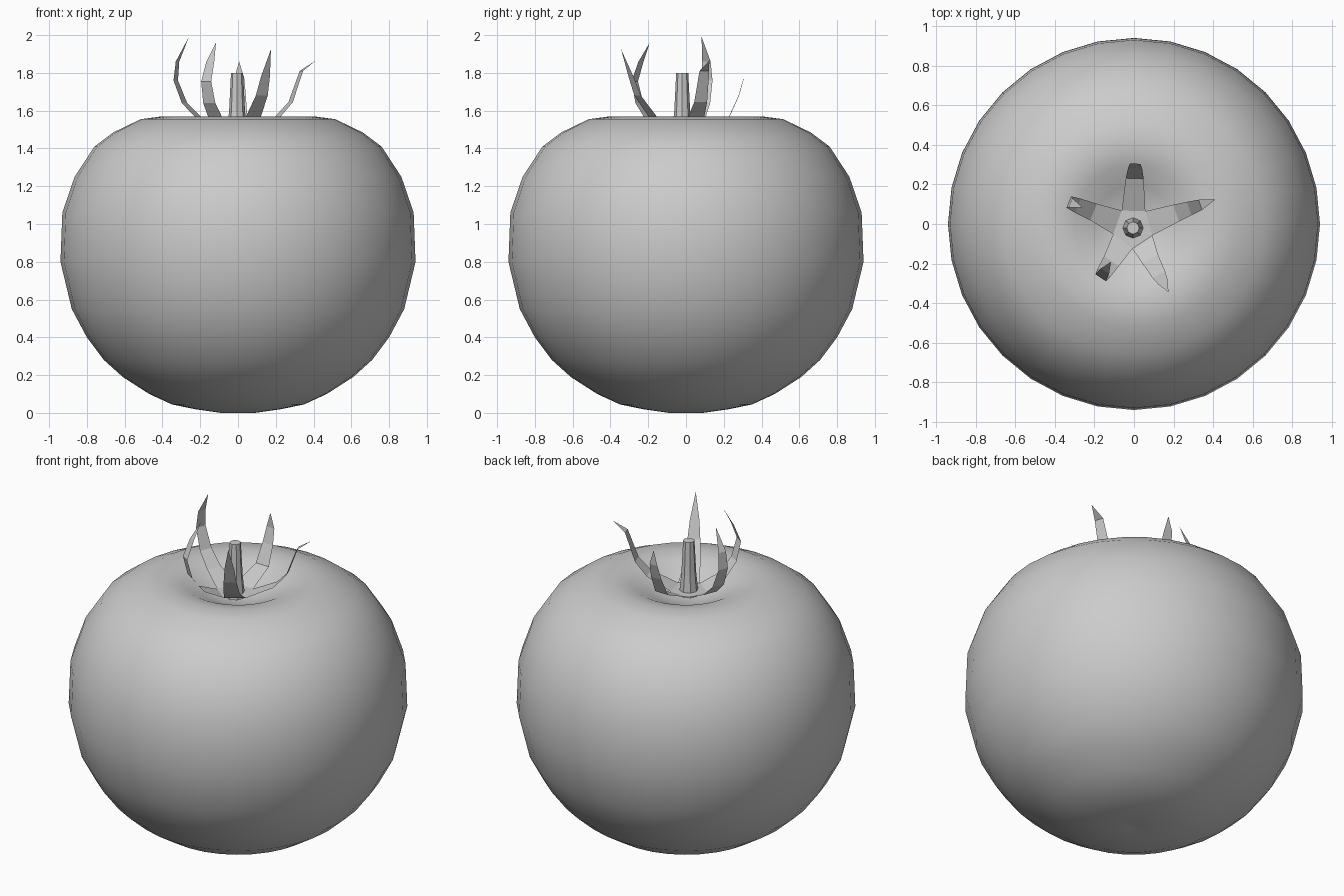
import bpy, bmesh
from math import radians, sin, cos, tau
from mathutils import Vector

if "Cube" in bpy.data.objects:
    bpy.data.objects.remove(bpy.data.objects["Cube"])

grey = bpy.data.materials.new("plain grey")
grey.use_nodes = True
grey.diffuse_color = (0.6, 0.6, 0.6, 1)
grey.node_tree.nodes["Principled BSDF"].inputs["Base Color"].default_value = (0.6, 0.6, 0.6, 1)


def finish(bm, name, smooth=None):
    mesh = bpy.data.meshes.new(name)
    bm.to_mesh(mesh)
    bm.free()
    mesh.materials.append(grey)
    obj = bpy.data.objects.new(name, mesh)
    bpy.context.collection.objects.link(obj)
    if smooth:
        bpy.ops.object.select_all(action='DESELECT')
        obj.select_set(True)
        bpy.context.view_layer.objects.active = obj
        bpy.ops.object.shade_smooth_by_angle(angle=radians(smooth))
    return obj


def lathe(name, profile, sides, centre=(0, 0), smooth=None):
    """Closed turned solid from (radius, height) pairs, bottom to top."""
    bm = bmesh.new()
    rings = []
    for r, z in profile:
        rings.append([bm.verts.new((centre[0] + r * cos(tau * i / sides),
                                    centre[1] + r * sin(tau * i / sides), z))
                      for i in range(sides)])
    for low, high in zip(rings, rings[1:]):
        for i in range(sides):
            j = (i + 1) % sides
            bm.faces.new((low[i], low[j], high[j], high[i]))
    bm.faces.new(rings[0][::-1])
    bm.faces.new(rings[-1])
    return finish(bm, name, smooth)


# Fruit: squat body with a hollow at the top
fruit_profile = [(0.02, 0.01), (0.09, 0), (0.23, 0.02), (0.35, 0.045), (0.47, 0.1),
                 (0.61, 0.19), (0.71, 0.28), (0.8, 0.4), (0.88, 0.55), (0.94, 0.8),
                 (0.93, 1.06), (0.865, 1.25), (0.76, 1.41), (0.66, 1.485), (0.515, 1.555),
                 (0.4, 1.57), (0.3, 1.55), (0.2, 1.5), (0.1, 1.46), (0.02, 1.45)]
lathe("fruit", fruit_profile, 32, smooth=60)

# Stalk
CENTRE = Vector((-0.005, -0.02, 0))
lathe("stalk", [(0.055, 1.47), (0.042, 1.6), (0.032, 1.8)], 8, CENTRE)

# Calyx: five curling sepals, each as direction and (reach, height) steps
sepals = [
    (19, [(0.23, 1.57), (0.3, 1.645), (0.36, 1.81), (0.44, 1.865)]),
    (88, [(0.25, 1.57), (0.3, 1.68), (0.325, 1.77), (0.325, 1.86)]),
    (158, [(0.215, 1.56), (0.3, 1.64), (0.35, 1.76), (0.34, 1.86), (0.275, 1.99)]),
    (237, [(0.2, 1.55), (0.27, 1.64), (0.3, 1.755), (0.26, 1.86), (0.205, 1.96)]),
    (299, [(0.18, 1.57), (0.27, 1.68), (0.31, 1.78), (0.37, 1.925)]),
]
bm = bmesh.new()
hub = bm.verts.new(CENTRE + Vector((0, 0, 1.5)))
notches = []
for i, (angle, _) in enumerate(sepals):
    following = sepals[(i + 1) % 5][0] + (360 if i == 4 else 0)
    a = radians((angle + following) / 2)
    notches.append(bm.verts.new(CENTRE + Vector((0.105 * cos(a), 0.105 * sin(a), 1.5))))
for i, (angle, steps) in enumerate(sepals):
    a = radians(angle)
    out, side = Vector((cos(a), sin(a), 0)), Vector((-sin(a), cos(a), 0))
    right, left = notches[i - 1], notches[i]
    bm.faces.new((hub, right, left))
    for k, (reach, height) in enumerate(steps[:-1]):
        half = 0.045 * (1 - 0.6 * k / (len(steps) - 1))
        mid = CENTRE + out * reach + Vector((0, 0, height))
        new_right, new_left = bm.verts.new(mid - side * half), bm.verts.new(mid + side * half)
        bm.faces.new((right, new_right, new_left, left))
        right, left = new_right, new_left
    reach, height = steps[-1]
    tip = bm.verts.new(CENTRE + out * reach + Vector((0, 0, height)))
    bm.faces.new((right, tip, left))
finish(bm, "calyx")
